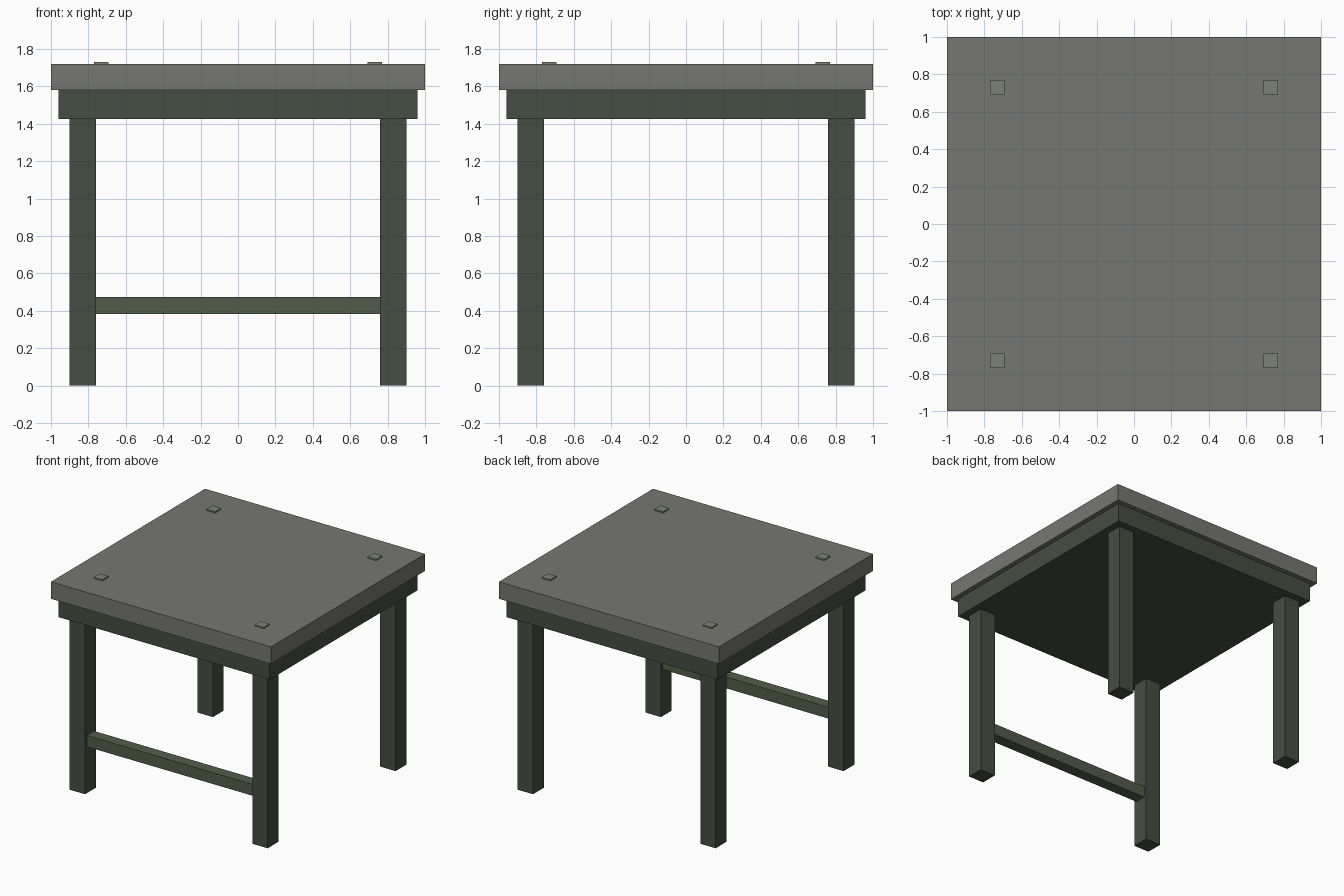
import bpy

if "Cube" in bpy.data.objects:
    bpy.data.objects.remove(bpy.data.objects["Cube"])


def material(name, rgb):
    m = bpy.data.materials.new(name)
    m.diffuse_color = (*rgb, 1.0)
    m.use_nodes = True
    m.node_tree.nodes["Principled BSDF"].inputs["Base Color"].default_value = m.diffuse_color
    return m


def box(name, lo, hi, mat):
    """Axis-aligned box between two corners."""
    centre = [(a + b) / 2 for a, b in zip(lo, hi)]
    bpy.ops.mesh.primitive_cube_add(size=1, location=centre)
    ob = bpy.context.object
    ob.name = name
    ob.scale = [b - a for a, b in zip(lo, hi)]
    bpy.ops.object.transform_apply(location=False, rotation=False, scale=True)
    ob.data.materials.append(mat)
    return ob


def post(name, x, y, width, z0, z1, mat):
    """Square upright block centred on x, y."""
    h = width / 2
    return box(name, (x - h, y - h, z0), (x + h, y + h, z1), mat)


top_mat = material("worn_grey", (0.18, 0.185, 0.165))
frame_mat = material("dark_green", (0.06, 0.075, 0.055))
bar_mat = material("moss_green", (0.085, 0.11, 0.068))
peg_mat = material("pale_green", (0.20, 0.22, 0.175))

LEG_POS, LEG_W, APRON_Z, SLAB_Z, TOP_Z = 0.83, 0.14, 1.425, 1.58, 1.72

# Table top and the solid apron block under it
box("table_top", (-1, -1, SLAB_Z), (1, 1, TOP_Z), top_mat)
box("apron", (-0.96, -0.96, APRON_Z), (0.96, 0.96, SLAB_Z), frame_mat)

# Legs and the small pegs set into the top, one per corner
for side_y, sy in (("front", -1), ("back", 1)):
    for side_x, sx in (("left", -1), ("right", 1)):
        corner = f"{side_y}_{side_x}"
        post(f"{corner}_leg", sx * LEG_POS, sy * LEG_POS, LEG_W, 0, APRON_Z, frame_mat)
        post(f"{corner}_peg", sx * 0.732, sy * 0.732, 0.078, TOP_Z - 0.02, 1.731, peg_mat)

# Single stretcher between the front legs
inner = LEG_POS - LEG_W / 2
box("front_stretcher", (-inner, -0.877, 0.382), (inner, -0.783, 0.475), bar_mat)
